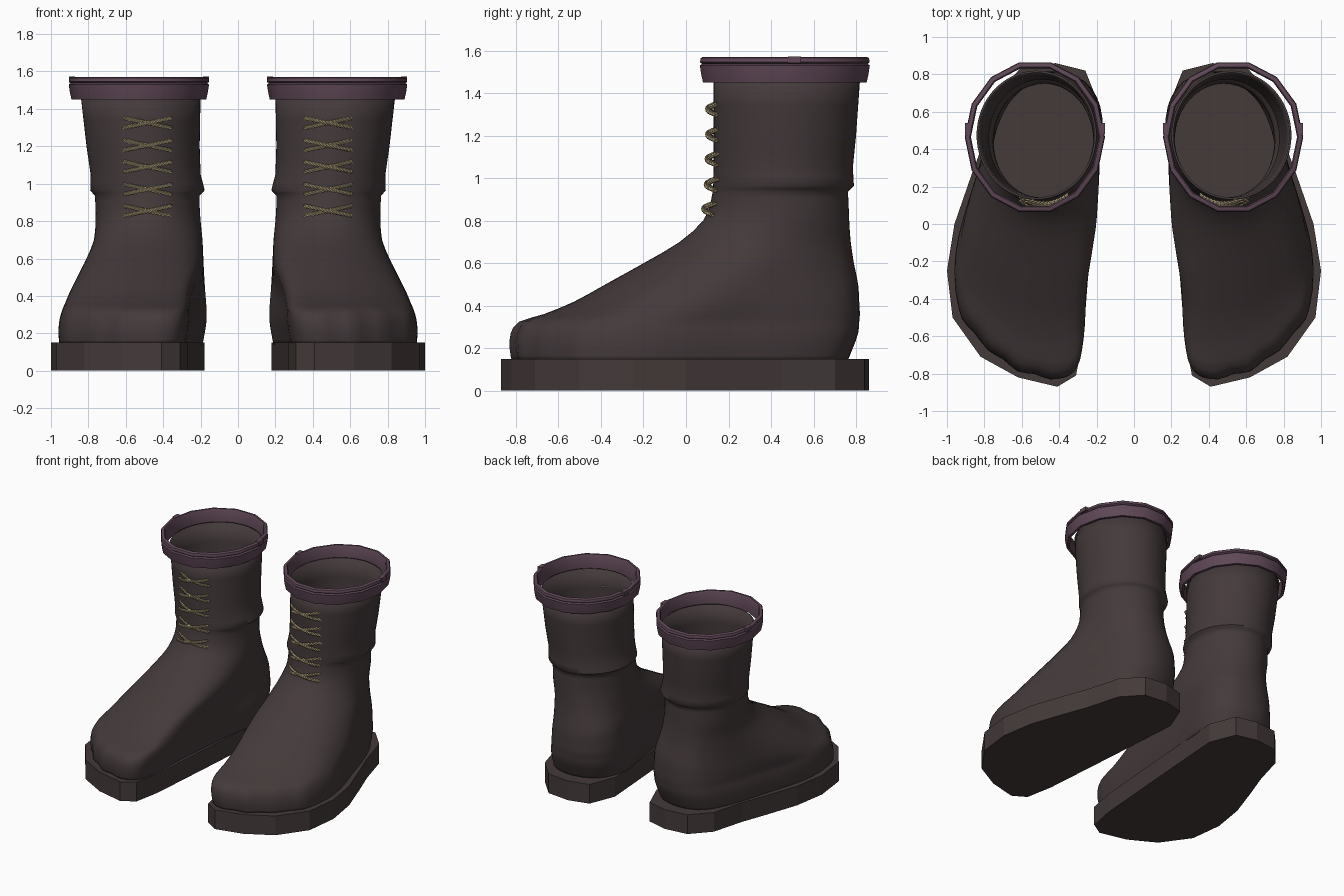
import bpy, bmesh, math
from mathutils import Vector

if "Cube" in bpy.data.objects:
    bpy.data.objects.remove(bpy.data.objects["Cube"])


def material(name, rgb):
    m = bpy.data.materials.new(name)
    m.diffuse_color = (*rgb, 1)
    m.use_nodes = True
    m.node_tree.nodes["Principled BSDF"].inputs["Base Color"].default_value = m.diffuse_color
    return m


LEATHER = material("dark brown leather", (0.058, 0.042, 0.043))
SOLE = material("brown sole", (0.058, 0.042, 0.042))
CUFF = material("plum trim", (0.115, 0.064, 0.094))
LACE = material("straw lace", (0.42, 0.34, 0.19))


def make(name, verts, faces, mat, smooth=None, thickness=0):
    """Mesh object for one boot, mirrored across x = 0 for the pair."""
    me = bpy.data.meshes.new(name)
    me.from_pydata(verts, [], faces)
    bm = bmesh.new()
    bm.from_mesh(me)
    bmesh.ops.recalc_face_normals(bm, faces=bm.faces)
    bm.to_mesh(me)
    bm.free()
    me.materials.append(mat)
    ob = bpy.data.objects.new(name, me)
    bpy.context.collection.objects.link(ob)
    if smooth:
        bpy.ops.object.select_all(action='DESELECT')
        ob.select_set(True)
        bpy.context.view_layer.objects.active = ob
        bpy.ops.object.shade_smooth_by_angle(angle=math.radians(smooth))
    if thickness:
        s = ob.modifiers.new("thickness", 'SOLIDIFY')
        s.thickness = thickness
        s.offset = -1
    ob.modifiers.new("pair", 'MIRROR').use_mirror_merge = False
    return ob


def loft(rings, wrap=False):
    """Join equal closed rings into quads."""
    n, m = len(rings[0]), len(rings)
    verts = [p for r in rings for p in r]
    faces = []
    for j in range(m if wrap else m - 1):
        k = (j + 1) % m
        for i in range(n):
            h = (i + 1) % n
            faces.append((j * n + i, j * n + h, k * n + h, k * n + i))
    return verts, faces


def spline(p0, p1, p2, p3, t):
    return tuple(0.5 * (2 * b + (c - a) * t + (2 * a - 5 * b + 4 * c - d) * t * t
                        + (3 * b - a - 3 * c + d) * t ** 3)
                 for a, b, c, d in zip(p0, p1, p2, p3))


# Sole: flat-sided slab
outline = [(0.18, 0.62), (0.26, 0.82), (0.42, 0.86), (0.60, 0.84), (0.73, 0.70),
           (0.80, 0.45), (0.87, 0.26), (0.96, 0.0), (1.0, -0.25), (0.97, -0.50),
           (0.82, -0.71), (0.62, -0.82), (0.41, -0.87), (0.31, -0.81),
           (0.27, -0.60), (0.22, 0.05)]
v, f = loft([[(x, y, z) for x, y in outline] for z in (0, 0.15)])
n = len(outline)
make("sole", v, f + [tuple(range(n)), tuple(range(n, 2 * n))], SOLE)

# Upper: foot-shaped slices that blend into a round shaft
FOOT = [(-.26, 1), (.2, .92), (.49, .67), (.72, .32), (.95, -.06), (1, -.34),
        (.9, -.6), (.54, -.81), (.13, -.95), (-.3, -1), (-.62, -.95),
        (-.74, -.75), (-.79, -.34), (-.9, .23), (-1, .67), (-.77, .92)]
# z, x inner, x outer, y front, y back, roundness
SLICES = [(.14, .19, .955, -.82, .76, 0), (.20, .178, .96, -.83, .785, 0),
          (.27, .168, .955, -.825, .81, 0), (.325, .168, .94, -.785, .815, 0),
          (.36, .17, .925, -.67, .818, .03), (.42, .175, .90, -.525, .815, .12),
          (.50, .18, .86, -.38, .81, .3), (.60, .185, .81, -.20, .79, .6),
          (.70, .19, .77, -.03, .775, .85), (.80, .20, .762, .08, .768, 1),
          (.88, .205, .762, .115, .765, 1), (.935, .205, .765, .125, .762, 1),
          (.965, .178, .79, .128, .79, 1), (1.05, .20, .788, .13, .785, 1),
          (1.2, .205, .81, .13, .80, 1), (1.48, .20, .842, .13, .82, 1)]


def slice_ring(z, x0, x1, y0, y1, w):
    pts = []
    for i, (u, q) in enumerate(FOOT):
        a = 2 * math.pi * i / len(FOOT)
        pts.append((u * (1 - w) + math.sin(a) * w, q * (1 - w) + math.cos(a) * w))
    k, fine = len(pts), []
    for i in range(k):
        for t in (0, .25, .5, .75):
            fine.append(spline(pts[i - 1], pts[i], pts[(i + 1) % k], pts[(i + 2) % k], t))
    us, vs = [p[0] for p in fine], [p[1] for p in fine]
    ring = []
    for i, (u, q) in enumerate(fine):
        x = x0 + (x1 - x0) * (u - min(us)) / (max(us) - min(us))
        y = y0 + (y1 - y0) * (q - min(vs)) / (max(vs) - min(vs))
        # Shallow toe scallops around the front edge
        if 22 <= i <= 36 and z < 0.34:
            y += 0.009 * (1 - math.cos(math.pi * (i - 36) / 2))
        ring.append((x, y, z))
    return ring


levels = []
for j in range(len(SLICES) - 1):
    a, b = SLICES[max(j - 1, 0)], SLICES[j]
    c, d = SLICES[j + 1], SLICES[min(j + 2, len(SLICES) - 1)]
    for t in (0, .5):
        levels.append(tuple(p + (q - p) * t for p, q in zip(b, c)) if .8 < b[0]
                      else spline(a, b, c, d, t))
levels.append(SLICES[-1])
v, f = loft([slice_ring(*s) for s in levels])
make("boot_upper", v, f, LEATHER, 50, 0.012)

# Cuff: faceted band with a grooved rim
profile = [(-.015, 1.45), (-.006, 1.49), (0, 1.53), (-.010, 1.538), (0, 1.546),
           (-.004, 1.565), (-.012, 1.57), (-.026, 1.57), (-.033, 1.56), (-.033, 1.45)]
rings = []
for o, z in profile:
    rings.append([(0.53 + (0.375 + o) * math.cos(2 * math.pi * i / 14),
                   0.465 + (0.41 + o) * math.sin(2 * math.pi * i / 14), z)
                  for i in range(14)])
v, f = loft(rings, wrap=True)
make("cuff", v, f, CUFF, 35)

# Small seam tabs on each side of the cuff rim
for name, x in (("inner_seam_tab", 0.172), ("outer_seam_tab", 0.888)):
    v, f = loft([[(x + sx * .016, .51 + sy * .03, z)
                  for sx, sy in ((-1, -1), (1, -1), (1, 1), (-1, 1))]
                 for z in (1.542, 1.572)])
    make(name, v, f + [(0, 1, 2, 3), (4, 5, 6, 7)], CUFF)


# Laces: crossed two-ply twisted cords
def tube(path, radius, sides=5):
    rings = []
    for i, p in enumerate(path):
        d = (path[min(i + 1, len(path) - 1)] - path[max(i - 1, 0)]).normalized()
        a = d.cross(Vector((0, 1, 0))).normalized()
        b = d.cross(a)
        rings.append([p + radius * (a * math.cos(2 * math.pi * k / sides)
                                    + b * math.sin(2 * math.pi * k / sides))
                      for k in range(sides)])
    v, f = loft(rings)
    last = len(v) - sides
    return v, f + [tuple(range(sides)), tuple(range(last, last + sides))]


verts, faces = [], []
for z, y in ((.855, .088), (.97, .10), (1.09, .104), (1.205, .106), (1.325, .106)):
    for slope in (-1, 1):
        for ply in (0, math.pi):
            path = []
            for i in range(49):
                t = i / 24 - 1
                a = t * 7 * math.pi + ply
                path.append(Vector((0.483 + 0.128 * t,
                                    y + 0.045 * t * t + slope * .005 + .006 * math.cos(a),
                                    z + slope * 0.027 * t + .006 * math.sin(a))))
            v, f = tube(path, 0.0065)
            faces += [tuple(i + len(verts) for i in q) for q in f]
            verts += v
make("laces", verts, faces, LACE, 60)
